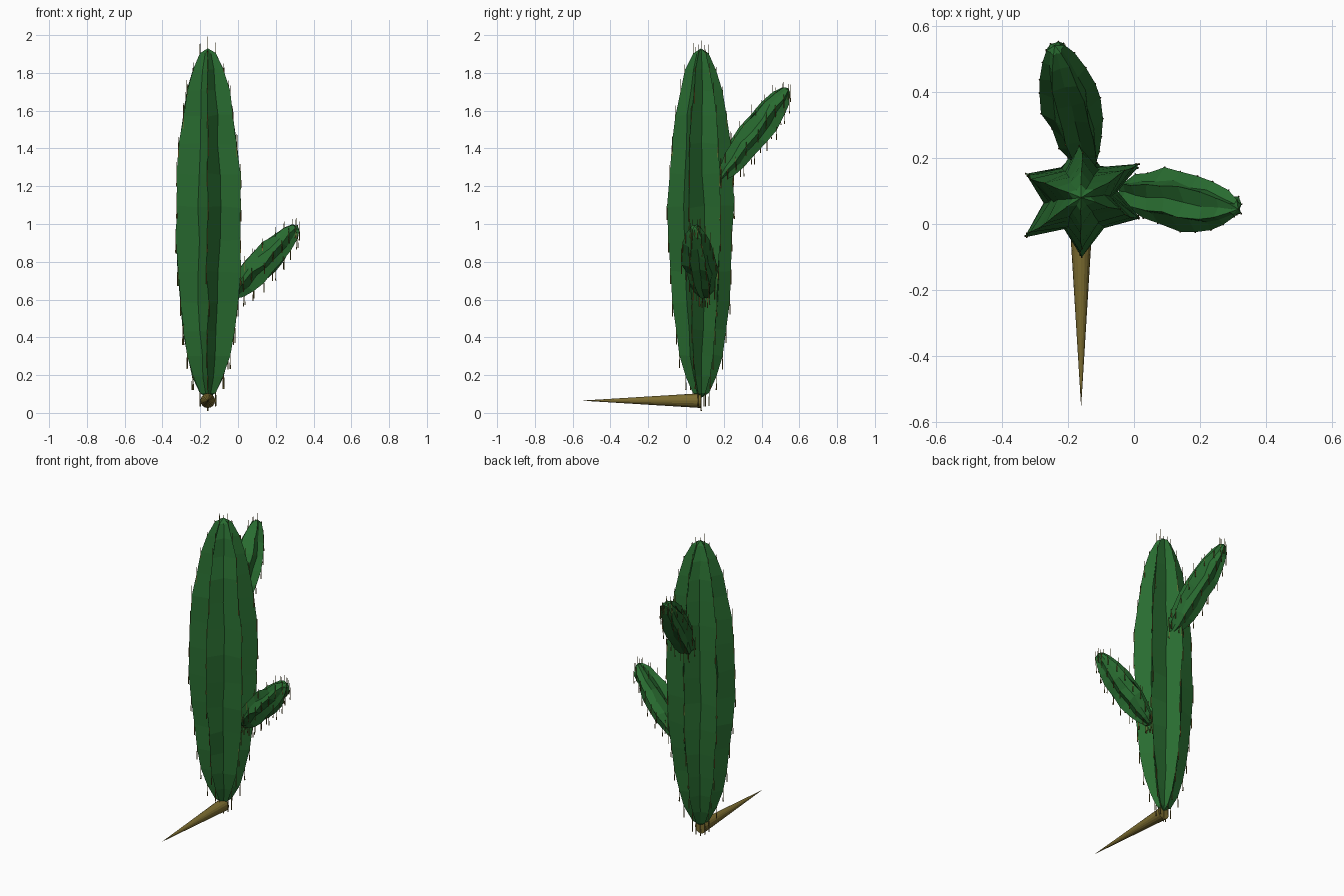
import bpy, bmesh, math, random
from mathutils import Vector, Matrix

if "Cube" in bpy.data.objects:
    bpy.data.objects.remove(bpy.data.objects["Cube"])

random.seed(4)


def material(name, colour):
    m = bpy.data.materials.new(name)
    m.diffuse_color = (*colour, 1)
    m.use_nodes = True
    m.node_tree.nodes["Principled BSDF"].inputs["Base Color"].default_value = m.diffuse_color
    return m


GREEN = material("cactus_green", (0.022, 0.15, 0.03))
BROWN = material("spine_brown", (0.2, 0.15, 0.03))


def make_object(name, bm, mat):
    bmesh.ops.recalc_face_normals(bm, faces=bm.faces)
    mesh = bpy.data.meshes.new(name)
    bm.to_mesh(mesh)
    bm.free()
    mesh.materials.append(mat)
    ob = bpy.data.objects.new(name, mesh)
    bpy.context.collection.objects.link(ob)
    return ob


def ribbed_body(name, start, end, ridges, inner, rings, jitter, side_hint):
    """Star-section spindle; ridges = (angle in degrees, radius). Returns ridge points."""
    start, end = Vector(start), Vector(end)
    axis = (end - start).normalized()
    u = Vector(side_hint)
    u = (u - axis * u.dot(axis)).normalized()
    v = axis.cross(u)
    # alternate ridges and valleys around the section
    section = []
    for i, (a, r) in enumerate(ridges):
        nxt = ridges[(i + 1) % len(ridges)][0]
        gap = (nxt - a) % 360
        section += [(a, r), (a + gap / 2, inner)]
    bm = bmesh.new()
    loops, tips = [], []
    for k in range(rings):
        f = (k + 0.35) / (rings - 0.3)
        t = 0.5 * f + 0.5 * (1 - math.cos(math.pi * f)) / 2
        swell = math.sin(math.pi * t) ** 0.45
        loop = []
        for i, (a, r) in enumerate(section):
            ang = math.radians(a)
            p = start.lerp(end, t) + (u * math.cos(ang) + v * math.sin(ang)) * r * swell
            p += Vector([random.uniform(-jitter, jitter) for _ in range(3)]) * swell
            loop.append(bm.verts.new(p))
            if i % 2 == 0:
                tips.append(p)
        loops.append(loop)
    n = len(section)
    for lo, hi in zip(loops, loops[1:]):
        for i in range(n):
            j = (i + 1) % n
            bm.faces.new((lo[i], lo[j], hi[j], hi[i]))
    # pointed ends
    for loop, p in ((loops[0], start), (loops[-1], end)):
        c = bm.verts.new(p)
        for i in range(n):
            bm.faces.new((loop[i], loop[(i + 1) % n], c))
    make_object(name, bm, GREEN)
    return tips + [start, end]


def spines(name, points, length, radius):
    """Thin upright thorns centred on the ridge points."""
    bm = bmesh.new()
    for p in points:
        bmesh.ops.create_cone(bm, cap_ends=True, segments=5, radius1=radius, radius2=0,
                              depth=length, matrix=Matrix.Translation(p))
    make_object(name, bm, BROWN)


# main stem
stem_ridges = [(30, 0.2), (90, 0.17), (158, 0.18), (214, 0.205), (270, 0.175), (341, 0.188)]
pts = ribbed_body("main_stem", (-0.16, 0.08, 0.08), (-0.16, 0.08, 1.93),
                  stem_ridges, 0.108, 14, 0.008, (1, 0, 0))
spines("stem_spines", pts, 0.14, 0.0035)

# two side arms
arm_ridges = [(60 * i, 0.088) for i in range(6)]
pts = ribbed_body("lower_arm", (-0.04, 0.10, 0.61), (0.315, 0.045, 0.99),
                  arm_ridges, 0.062, 9, 0.009, (0, 1, 0))
spines("lower_arm_spines", pts, 0.1, 0.003)
pts = ribbed_body("upper_arm", (-0.14, 0.17, 1.23), (-0.24, 0.54, 1.72),
                  arm_ridges, 0.062, 9, 0.009, (1, 0.25, 0))
spines("upper_arm_spines", pts, 0.1, 0.003)

# long tapered root lying toward the front
bm = bmesh.new()
bmesh.ops.create_cone(bm, cap_ends=True, segments=16, radius1=0.039, radius2=0, depth=0.635,
                      matrix=Matrix.Translation((-0.16, -0.2375, 0.065))
                      @ Matrix.Rotation(math.pi / 2, 4, 'X'))
make_object("root_spike", bm, BROWN)
